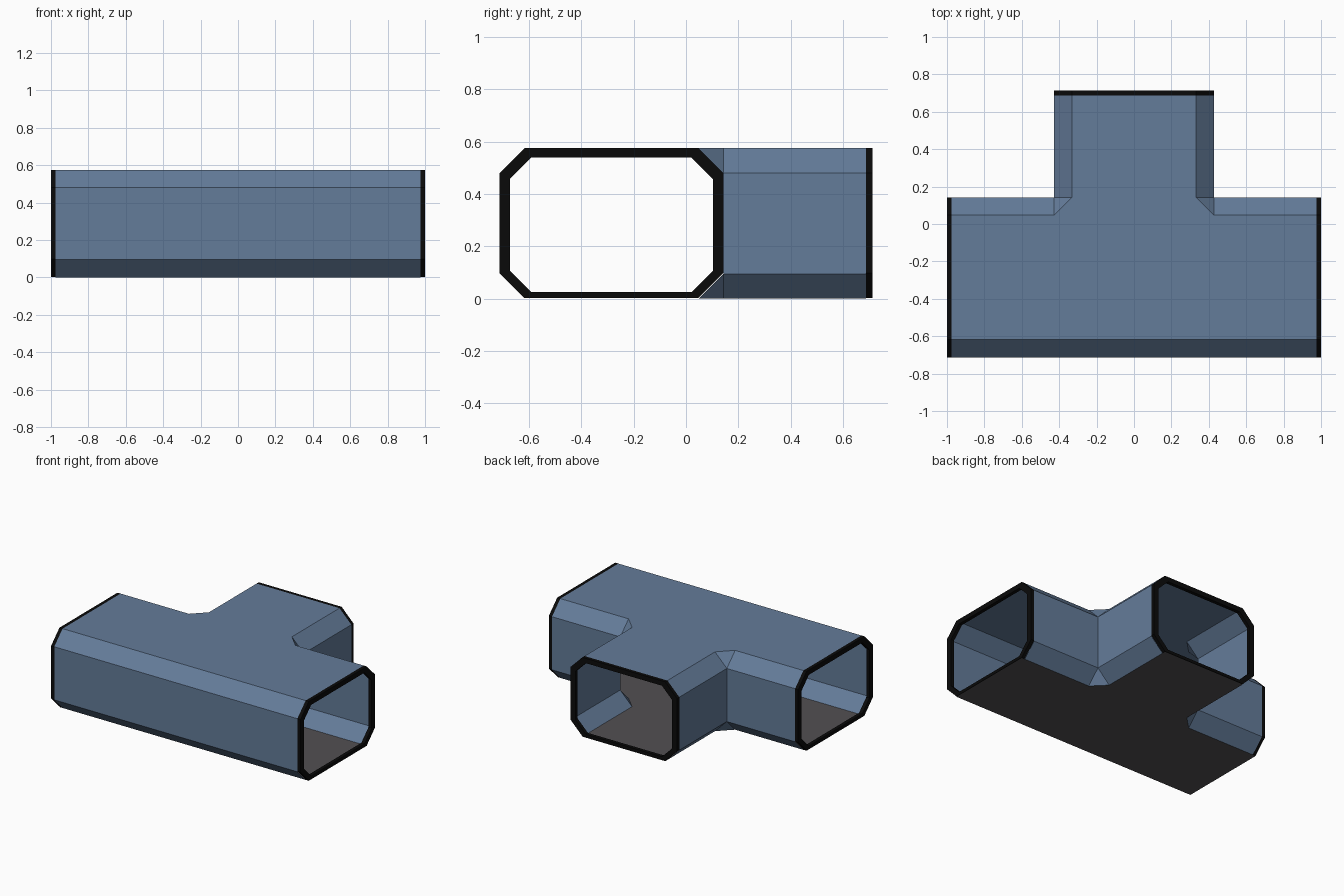
import bpy, bmesh
from mathutils import Vector

if "Cube" in bpy.data.objects:
    bpy.data.objects.remove(bpy.data.objects["Cube"])

X, Y, W, B = 1.0, 0.7125, 0.4275, 0.1425   # half length, half depth, branch half width, back wall
H, C, D = 0.575, 0.095, 0.025              # height, chamfer, rim depth


def material(name, rgb):
    m = bpy.data.materials.new(name)
    m.diffuse_color = (*rgb, 1)
    m.use_nodes = True
    m.node_tree.nodes["Principled BSDF"].inputs["Base Color"].default_value = m.diffuse_color
    return m


BLUE = material("blue grey wall", (0.127, 0.200, 0.320))
GREY = material("dark grey floor", (0.085, 0.080, 0.085))
BLACK = material("black rim", (0.003, 0.003, 0.003))


def finish(bm, name, mat):
    me = bpy.data.meshes.new(name)
    bmesh.ops.remove_doubles(bm, verts=bm.verts, dist=1e-5)
    bm.to_mesh(me)
    bm.free()
    me.materials.append(mat)
    ob = bpy.data.objects.new(name, me)
    bpy.context.collection.objects.link(ob)
    return ob


def wall_runs(cut):
    """Wall segments, counter-clockwise, shortened by cut at the open ends."""
    x, y = X - cut, Y - cut
    return [((-x, -Y), (x, -Y)), ((x, B), (W, B)), ((W, B), (W, y)),
            ((-W, y), (-W, B)), ((-W, B), (-x, B))]


def inset(a, b):
    a, b = Vector(a), Vector(b)
    d = (b - a).normalized()
    n = Vector((-d.y, d.x)) * C
    return a + n, b + n


def face(bm, pts):
    return bm.faces.new([bm.verts.new(p) for p in pts])


# Walls, chamfers and roof
bm = bmesh.new()
runs = wall_runs(D)
for a, b in runs:
    ai, bi = inset(a, b)
    prof = [(ai, bi, 0), (a, b, C), (a, b, H - C), (ai, bi, H)]
    for (p, q, z0), (r, s, z1) in zip(prof, prof[1:]):
        face(bm, [(*p, z0), (*q, z0), (*s, z1), (*r, z1)])
face(bm, [(*p, H) for run in runs for p in inset(*run)])
# Corner triangles where the branch meets the main passage
for i in (1, 3):
    p, q = inset(*runs[i])[1], inset(*runs[i + 1])[0]
    corner = runs[i][1]
    face(bm, [(*corner, H - C), (*q, H), (*p, H)])
    face(bm, [(*corner, C), (*p, 0), (*q, 0)])
finish(bm, "corridor_walls", BLUE)

# Floor runs right to the open ends
bm = bmesh.new()
f = face(bm, [(*p, 0) for run in wall_runs(0) for p in inset(*run)])
f.normal_flip()
finish(bm, "floor", GREY)


def octagon(hw, z0, z1, c):
    return [(-hw + c, z0), (hw - c, z0), (hw, z0 + c), (hw, z1 - c),
            (hw - c, z1), (-hw + c, z1), (-hw, z1 - c), (-hw, z0 + c)]


# Black octagonal rim around each opening
def rim(name, place):
    bm = bmesh.new()
    outer = octagon(W, 0.003, H, C)
    inner = octagon(W - 0.04, 0.025, H - 0.035, 0.082)
    loops = [(outer, 0), (outer, D), (inner, D), (inner, 0), (outer, 0)]
    for (p, s), (q, t) in zip(loops, loops[1:]):
        for i in range(8):
            j = (i + 1) % 8
            face(bm, [place(*p[i], s), place(*p[j], s), place(*q[j], t), place(*q[i], t)])
    bmesh.ops.remove_doubles(bm, verts=bm.verts, dist=1e-5)
    bmesh.ops.recalc_face_normals(bm, faces=bm.faces)
    finish(bm, name, BLACK)


mid = (B - Y) / 2
rim("right_rim", lambda u, z, d: (X - D + d, mid + u, z))
rim("left_rim", lambda u, z, d: (-X + D - d, mid + u, z))
rim("branch_rim", lambda u, z, d: (u, Y - D + d, z))
